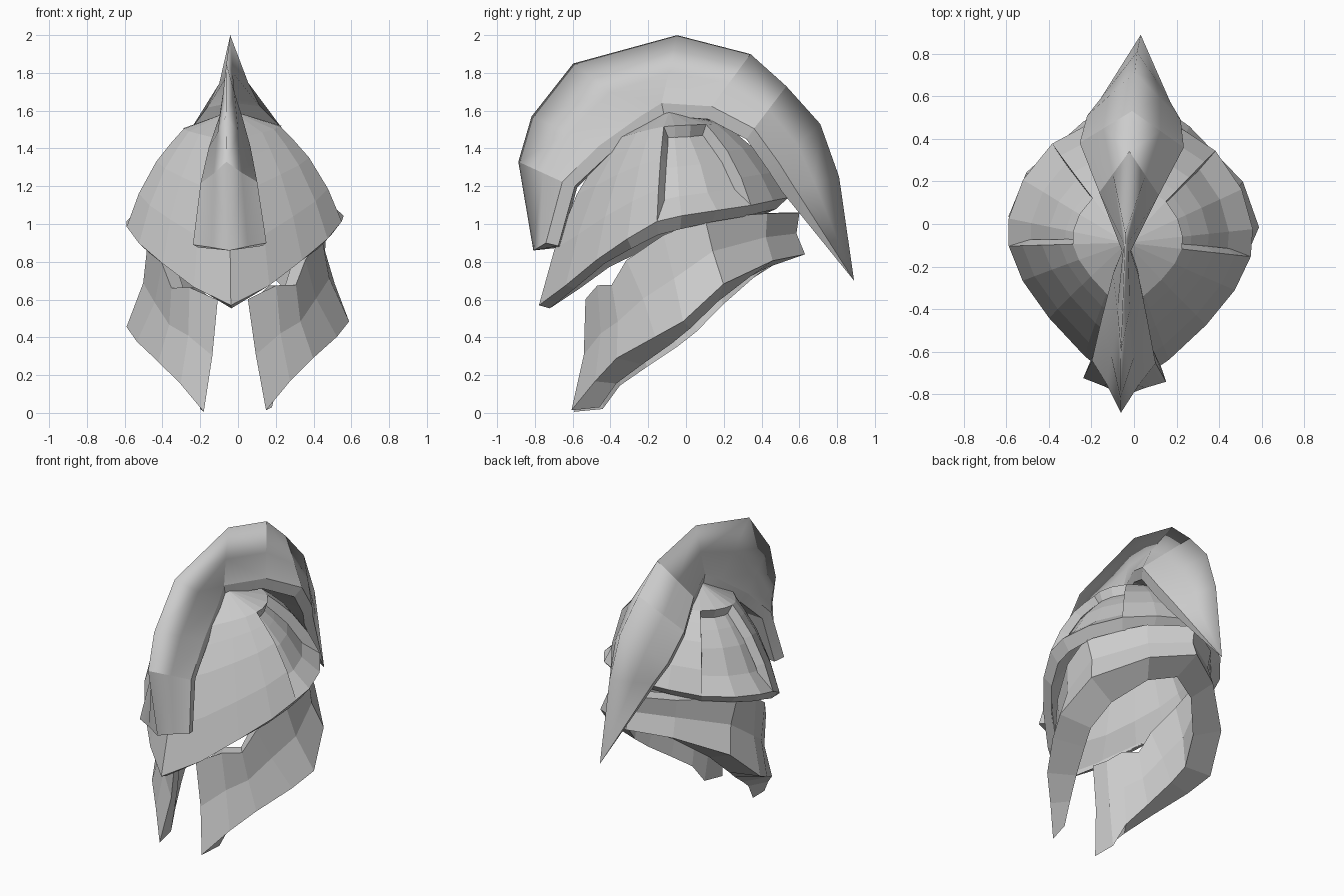
import bpy, bmesh, math
from mathutils import Vector, Matrix

if "Cube" in bpy.data.objects:
    bpy.data.objects.remove(bpy.data.objects["Cube"])

# The whole helmet is very slightly turned and leaned
TILT = (Matrix.Translation((0.01, 0, 0)) @ Matrix.Rotation(math.radians(-2.5), 4, 'Z')
        @ Matrix.Rotation(math.radians(-1.4), 4, 'Y'))


def loft(name, cols, keep=lambda c, r: True, thickness=0, cap_first=False):
    """Skin columns of points (front to back, top to bottom) and mirror in x."""
    bm = bmesh.new()
    v = [[bm.verts.new(p) for p in col] for col in cols]
    for c in range(len(v) - 1):
        for r in range(len(v[0]) - 1):
            if keep(c, r):
                bm.faces.new((v[c][r], v[c][r + 1], v[c + 1][r + 1], v[c + 1][r]))
    if cap_first:
        bm.faces.new(v[0][::-1])
    bmesh.ops.remove_doubles(bm, verts=bm.verts, dist=0.0005)
    bmesh.ops.delete(bm, geom=[p for p in bm.verts if not p.link_faces], context='VERTS')
    mesh = bpy.data.meshes.new(name)
    bm.to_mesh(mesh)
    bm.free()
    ob = bpy.data.objects.new(name, mesh)
    bpy.context.collection.objects.link(ob)
    ob.matrix_world = TILT
    m = ob.modifiers.new("mirror", 'MIRROR')
    m.use_clip = True
    if thickness:
        s = ob.modifiers.new("thickness", 'SOLIDIFY')
        s.thickness, s.offset = thickness, -1
    return ob


# Rim of the cap, front tip to back, with the drop of its turned-under edge
RIM = [(0, -.78, .57), (.20, -.63, .67), (.37, -.46, .80), (.50, -.29, .91), (.57, -.13, 1.00),
       (.575, 0, 1.03), (.515, .185, 1.06), (.385, .36, 1.09), (.20, .47, 1.12), (0, .54, 1.14)]
DROP = [-.02, 0, .02, .05, .07, .07, .06, .06, .06, .06]
APEX = Vector((0, -.09, 1.60))
LEVELS = [(0, 0), (.45, .15), (.56, .26), (.71, .43), (.88, .71), (1, 1)]


def dome_point(rim, s, h, scale=1.0, drop=0.0):
    d = Vector(rim) - APEX
    return APEX + Vector((d.x * s * scale, d.y * s * scale, d.z * h - drop))


# Recessed base dome with turned-under rim and inner lining
def base_column(rim, drop):
    col = [dome_point(rim, s, h, 1.0 if s == 1 else .92, 0 if s == 1 else .06) for s, h in LEVELS]
    col.append(dome_point(rim, .90, 1, 1, drop))
    return col + [dome_point(rim, s, h, .84, .11) for s, h in LEVELS[-2::-1]]


loft("dome_base", [base_column(p, d) for p, d in zip(RIM, DROP)])

# Raised plates: brow in front, crown and rear around the side recess
outer = [[dome_point(p, s, h) for s, h in LEVELS] for p in RIM]
loft("brow_plate", outer, lambda c, r: c < 4, .06)
loft("crown_plate", outer, lambda c, r: c >= 7 or (c >= 4 and r < 1), .07)

# Cheek and neck guard: outer top, outer bottom, inner bottom of each column
GUARD = [((.08, -.53, .60), (.165, -.60, .01), (.19, -.45, .025)),
         ((.23, -.46, .67), (.29, -.47, .16), (.22, -.36, .15)),
         ((.33, -.38, .67), (.41, -.35, .28), (.28, -.22, .25)),
         ((.38, -.30, .80), (.53, -.14, .39), (.34, -.06, .36)),
         ((.46, -.10, .93), (.59, .01, .47), (.37, .04, .44)),
         ((.48, .12, 1.02), (.51, .22, .67), (.32, .18, .58)),
         ((.25, .44, 1.05), (.25, .47, .80), (.17, .35, .72)),
         ((0, .60, 1.06), (0, .63, .84), (0, .43, .77))]
cols = []
for top, bottom, inner in GUARD:
    top, bottom, inner = Vector(top), Vector(bottom), Vector(inner)
    mid = top.lerp(bottom, .5)
    mid = Vector((mid.x * .94, mid.y * .95, mid.z))
    if top.y < -.5:                       # front edge: wall runs straight back
        shift = Vector((.03, .10, 0))
        lining = [mid + shift, top + shift]
    else:
        k = Vector((.82, .82, 1))
        lining = [mid * k, top * k]
    cols.append([top, mid, bottom, inner] + lining + [top])
loft("cheek_and_neck_guard", cols, cap_first=True)

# Crest stations: ridge y, z, then base half width, y, z
CREST = [(-.81, .86, .195, -.735, .895), (-.89, 1.33, .15, -.65, 1.22), (-.82, 1.57, .11, -.46, 1.41),
         (-.60, 1.85, .06, -.24, 1.57), (-.05, 2.0, .02, -.13, 1.64), (.34, 1.90, .14, .14, 1.62),
         (.53, 1.73, .245, .37, 1.50), (.71, 1.53, .22, .50, 1.32), (.81, 1.25, .165, .58, 1.19),
         (.89, .70, 0, .89, .70)]
cols = []
for i, (ry, rz, w, by, bz) in enumerate(CREST):
    ridge, edge = Vector((0, ry, rz)), Vector((w, by, bz))
    mid = ridge.lerp(edge, .55)
    mid.x = w * (.5 if i < 5 else .55)
    lip = edge + (Vector((0, 0, 1)) - Vector((0, by, bz))).normalized() * (.07 if w else 0)
    lip.x = w * .88
    if i == 0:
        lip = Vector((.17, -.67, .88))
    cols.append([ridge, mid, edge, lip, Vector((0, lip.y, lip.z))])
crest = loft("crest", cols, cap_first=True)
bpy.context.view_layer.objects.active = crest
crest.select_set(True)
bpy.ops.object.shade_smooth_by_angle(angle=math.radians(15))
